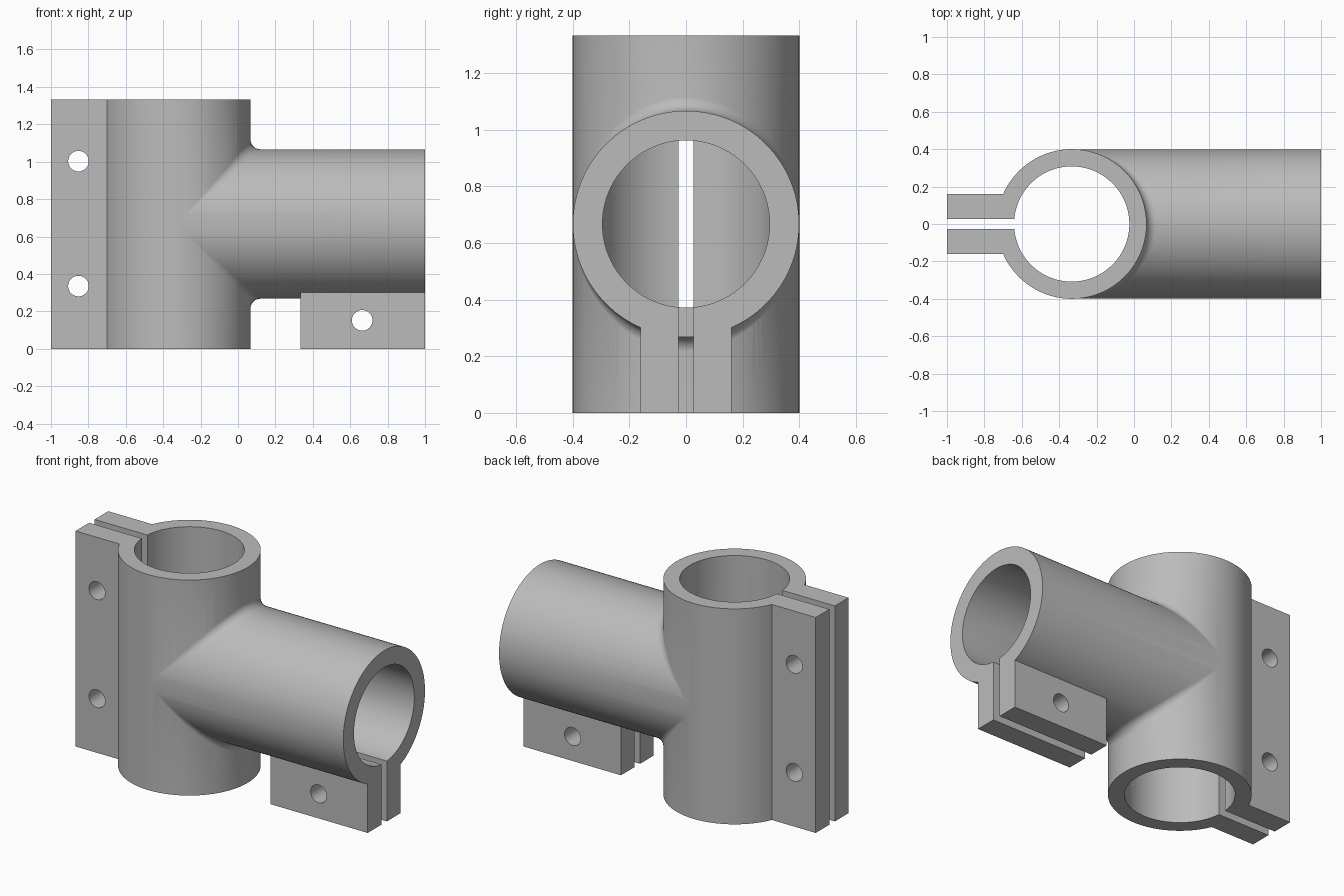
import bpy, bmesh
from math import sin, cos, pi, radians
from mathutils import Vector, Matrix

old = bpy.data.objects.get("Cube")
if old:
    bpy.data.objects.remove(old)

AX, AZ = -0.333, 0.667       # upright axis x, branch axis z
R, FILLET = 0.4, 0.053
HEIGHT, TAB, GAP = 1.333, 0.16, 0.027
SEGMENTS = 128


def add_object(name, bm):
    bmesh.ops.recalc_face_normals(bm, faces=bm.faces)
    mesh = bpy.data.meshes.new(name)
    bm.to_mesh(mesh)
    bm.free()
    ob = bpy.data.objects.new(name, mesh)
    bpy.context.scene.collection.objects.link(ob)
    return ob


def cylinder(name, start, end, radius, segments=SEGMENTS):
    start, end = Vector(start), Vector(end)
    axis = end - start
    turn = Vector((0, 0, 1)).rotation_difference(axis).to_matrix().to_4x4()
    bm = bmesh.new()
    bmesh.ops.create_cone(bm, cap_ends=True, segments=segments, radius1=radius,
                          radius2=radius, depth=axis.length,
                          matrix=Matrix.Translation((start + end) / 2) @ turn)
    return add_object(name, bm)


def box(name, x0, x1, half_y, z0, z1):
    bm = bmesh.new()
    size = Matrix.Diagonal((x1 - x0, 2 * half_y, z1 - z0, 1))
    place = Matrix.Translation(((x0 + x1) / 2, 0, (z0 + z1) / 2))
    bmesh.ops.create_cube(bm, size=1, matrix=place @ size)
    return add_object(name, bm)


def fillet(name, side):
    """Rolling-ball blend where the branch meets the upright."""
    bm = bmesh.new()
    rings, steps, arc = [], 64, 8
    for i in range(steps + 1):
        t = radians(-84 + 168 * i / steps)
        c, s = cos(t), sin(t)
        centre = Vector((c, s, c)) * (R + FILLET)
        a, b = Vector((-c, -s, 0)), Vector((0, -s, -c))
        points = [centre + a.slerp(b, k / arc) * (FILLET + 0.0006)
                  for k in range(arc + 1)]
        points.append(Vector((c, s, c)) * R * 0.95)
        rings.append([bm.verts.new((p.x + AX, p.y, AZ + side * p.z))
                      for p in points])
    count = len(rings[0])
    for p, q in zip(rings, rings[1:]):
        for k in range(count):
            n = (k + 1) % count
            bm.faces.new((p[k], p[n], q[n], q[k]))
    bm.faces.new(rings[0])
    bm.faces.new(rings[-1])
    return add_object(name, bm)


def combine(target, others, operation):
    for other in others:
        mod = target.modifiers.new(other.name, "BOOLEAN")
        mod.operation, mod.solver, mod.object = operation, "EXACT", other
    bpy.context.view_layer.update()
    graph = bpy.context.evaluated_depsgraph_get()
    mesh = bpy.data.meshes.new_from_object(target.evaluated_get(graph))
    target.modifiers.clear()
    target.data = mesh
    for other in others:
        bpy.data.objects.remove(other)


# Solid outer shapes: upright sleeve, branch sleeve, clamp tabs, blends
body = cylinder("tee_clamp_body", (AX, 0, 0), (AX, 0, HEIGHT), R)
combine(body, [
    cylinder("branch_sleeve", (AX, 0, AZ), (1, 0, AZ), R - 0.0005),
    box("upright_tab", -1, -0.5, TAB, 0, HEIGHT),
    box("branch_tab", 0.333, 1, TAB, 0, 0.33),
    fillet("upper_fillet", 1),
    fillet("lower_fillet", -1),
], "UNION")

# Bores, clamp slits and bolt holes
cutters = [
    cylinder("upright_bore", (AX, 0, -0.1), (AX, 0, HEIGHT + 0.1), 0.308),
    cylinder("branch_bore", (AX, 0, AZ), (1.1, 0, AZ), 0.295),
    box("upright_slit", -1.1, -0.5, GAP, -0.1, HEIGHT + 0.1),
    box("branch_slit", 0.333, 1.1, GAP, -0.1, 0.5),
]
for i, (x, z) in enumerate([(-0.853, 1.003), (-0.853, 0.335), (0.664, 0.152)]):
    cutters.append(cylinder(f"bolt_hole_{i}", (x, -0.3, z), (x, 0.3, z), 0.055, 48))
combine(body, cutters, "DIFFERENCE")

# Plain grey finish
grey = bpy.data.materials.new("plain_grey")
grey.use_nodes = True
colour = (0.5, 0.5, 0.5, 1)
grey.diffuse_color = colour
grey.node_tree.nodes["Principled BSDF"].inputs["Base Color"].default_value = colour
body.data.materials.clear()
body.data.materials.append(grey)

bpy.ops.object.select_all(action="DESELECT")
body.select_set(True)
bpy.context.view_layer.objects.active = body
bpy.ops.object.shade_smooth_by_angle(angle=radians(25))
